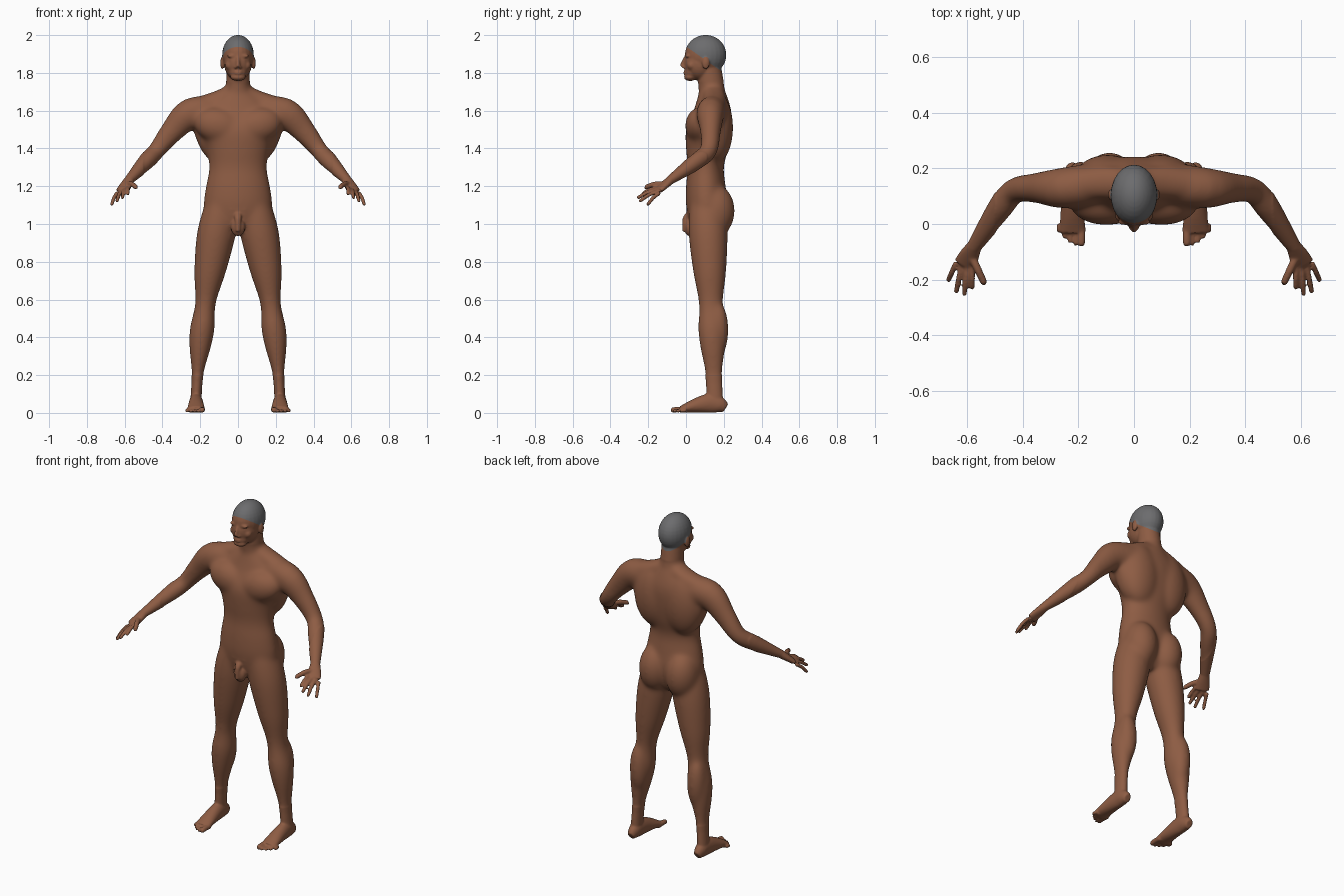
import bpy, bmesh, math
from mathutils import Vector, Matrix

cube = bpy.data.objects.get("Cube")
if cube:
    bpy.data.objects.remove(cube)


def material(name, colour):
    mat = bpy.data.materials.new(name)
    mat.use_nodes = True
    mat.diffuse_color = (*colour, 1)
    shader = mat.node_tree.nodes["Principled BSDF"]
    shader.inputs["Base Color"].default_value = (*colour, 1)
    shader.inputs["Roughness"].default_value = .7
    return mat


skin = material("brown skin", (.27, .108, .057))
hair = material("grey hair", (.15, .15, .155))
bm = bmesh.new()
MIDDLE, PAIR = (1,), (1, -1)
UP = Vector((0, 0, 1))


def smooth_rows(rows, steps=4):
    """Smooth curve through rows of position and one or two radii."""
    points = [Vector((*row, row[-1])[:5]) for row in rows]
    points = [points[0], *points, points[-1]]
    curve = []
    for before, start, end, after in zip(points, points[1:], points[2:], points[3:]):
        leave, arrive = (end - before) / 2, (after - start) / 2
        for step in range(steps):
            t = step / steps
            ease = t * t * (3 - 2 * t)
            curve.append(start.lerp(end, ease) + leave * t * (1 - t) ** 2
                         - arrive * t * t * (1 - t))
    return curve + [points[-1]]


def loft(rows, sides=PAIR, level=False, segments=32):
    """Skin elliptical rings along a path; level keeps the rings horizontal."""
    curve = smooth_rows(rows)
    for side in sides:
        rings = []
        for i, row in enumerate(curve):
            ahead, behind = curve[min(i + 1, len(curve) - 1)], curve[max(i - 1, 0)]
            along = Vector((ahead - behind)[:3]).normalized()
            across = Vector((1, 0, 0)) if level else along.cross(UP).normalized()
            over = Vector((0, 1, 0)) if level else across.cross(along)
            ring = []
            for k in range(segments):
                angle = math.tau * k / segments
                p = (Vector(row[:3]) + across * row[3] * math.cos(angle)
                     + over * row[4] * math.sin(angle))
                ring.append(bm.verts.new((p.x * side, p.y, p.z)))
            rings.append(ring)
        for lower, upper in zip(rings, rings[1:]):
            for k in range(segments):
                bm.faces.new((lower[k - 1], lower[k], upper[k], upper[k - 1]))
        bm.faces.new(rings[0])
        bm.faces.new(rings[-1])


def blob(position, size, sides=PAIR, turn=0):
    """Ellipsoid muscle or feature."""
    for side in sides:
        place = Matrix.Translation((position[0] * side, *position[1:]))
        lean = Matrix.Rotation(turn * side, 4, 'Y')
        bmesh.ops.create_uvsphere(bm, u_segments=24, v_segments=16, radius=1,
                                  matrix=place @ lean @ Matrix.Diagonal((*size, 1)))


def column(rows):
    """Upright form from height, half width, front and back."""
    loft([(0, (front + back) / 2, height, width, (back - front) / 2)
          for height, width, front, back in rows], MIDDLE, level=True)


def digit(start, end, radius, arch):
    """Finger or toe, arched in the middle and rounded at the tip."""
    start, end = Vector(start), Vector(end)
    tip = end - (end - start).normalized() * radius / 2
    loft([(*start, radius), (*(start.lerp(end, .5) + UP * arch), radius),
          (*tip, radius * .9), (*end, radius / 2)], segments=14)


# Torso and neck
column([(.95, .09, .05, .17), (1, .16, .02, .2), (1.1, .182, 0, .22), (1.2, .17, 0, .21),
        (1.3, .153, .008, .2), (1.4, .17, 0, .225), (1.5, .21, 0, .24), (1.6, .2, .04, .24),
        (1.7, .08, .07, .21)])
column([(1.6, .09, .08, .22), (1.72, .065, .065, .205), (1.84, .062, .06, .185)])

# Skull, jaw, muzzle and chin
blob((0, .104, 1.895), (.084, .11, .106), MIDDLE)
blob((0, .074, 1.85), (.074, .085, .09), MIDDLE)
blob((0, .035, 1.805), (.048, .043, .04), MIDDLE)
blob((0, .022, 1.777), (.04, .033, .02), MIDDLE)

# Nose and lips
loft([(0, .002, 1.89, .01), (0, -.012, 1.855, .01, .015), (0, -.018, 1.832, .014)],
     MIDDLE, level=True)
for height in (1.795, 1.806):
    blob((0, -.003, height), (.023, .011, .005), MIDDLE)

# Brows, eyes, cheeks, nostrils and ears
blob((.03, .008, 1.889), (.03, .013, .009))
blob((.03, .01, 1.867), (.013, .012, .007))
blob((.043, .03, 1.84), (.025, .024, .025))
blob((.011, -.01, 1.83), (.009, .011, .008))
blob((.083, .105, 1.852), (.011, .02, .033))

# Groin
loft([(0, .03, 1.07, .02), (0, 0, 1.03, .018), (0, -.008, .96, .012)], MIDDLE, level=True)
blob((0, .02, .985), (.038, .03, .05), MIDDLE)

# Chest, shoulder blades, flanks, seat and neck slopes
blob((.1, .075, 1.52), (.135, .08, .095), turn=-.25)
blob((.095, .16, 1.51), (.125, .09, .19))
blob((.185, .14, 1.48), (.045, .06, .14), turn=.3)
blob((.088, .155, 1.07), (.095, .104, .14))
loft([(0, .14, 1.73, .05, .03), (.1, .15, 1.665, .06, .045), (.22, .14, 1.61, .06)])

# Arms
wrist = Vector((.575, -.08, 1.235))
loft([(.1, .15, 1.6, .075), (.25, .13, 1.585, .075, .083), (.35, .13, 1.49, .055, .063),
      (.43, .12, 1.39, .047), (.48, .06, 1.335, .046), (*wrist, .027, .024)])

# Hands: palm, four fingers from a line of knuckles, and thumb
index_knuckle, small_knuckle = Vector((.582, -.155, 1.19)), Vector((.64, -.138, 1.165))
palm_end = index_knuckle.lerp(small_knuckle, .5)
loft([(*wrist, .027, .024), (*wrist.lerp(palm_end, .5), .036, .02), (*palm_end, .04, .016)])
for k in range(4):
    fingertip = (.583 + .029 * k, .016 * (k - 1.2) ** 2 - .257, 1.158 - .019 * k)
    digit(index_knuckle.lerp(small_knuckle, k / 3), fingertip, .0105, arch=.008)
digit(wrist.lerp(palm_end, .4), (.538, -.217, 1.195), .014, arch=.008)

# Legs: the stance spreads toward the floor, depth follows the width
leg_profile = [(1.2, .06), (1.1, .09), (.95, .104), (.75, .085), (.58, .055), (.45, .066),
               (.35, .058), (.2, .031), (.05, .03)]
loft([(.225 - .12 * height ** 1.5, .155 - .04 * height, height, width, .02 + .8 * width)
      for height, width in leg_profile], level=True)
blob((.165, .095, .6), (.034, .03, .06))
blob((.192, .168, .44), (.055, .058, .15))

# Feet rest on the floor, so each ring is centred at its own half height
foot_profile = [(.21, .02, .025), (.18, .032, .042), (.13, .036, .052),
                (.05, .042, .038), (-.03, .048, .017)]
loft([(.222, y, half, width, half) for y, width, half in foot_profile])
for k in range(5):
    radius = .0095 if k else .015
    x = .19 + .02 * k
    digit((x, 0, radius), (x, .003 * k * k - .08, radius), radius, arch=.003)

bmesh.ops.recalc_face_normals(bm, faces=bm.faces)
parts = bpy.data.meshes.new("body parts")
bm.to_mesh(parts)
bm.free()
body = bpy.data.objects.new("body", parts)
bpy.context.collection.objects.link(body)

# Fuse the parts into one surface
fuse = body.modifiers.new("fuse", 'REMESH')
fuse.mode = 'VOXEL'
fuse.voxel_size = .0055
relax = body.modifiers.new("relax", 'SMOOTH')
relax.factor, relax.iterations = .5, 5
depsgraph = bpy.context.evaluated_depsgraph_get()
surface = bpy.data.meshes.new_from_object(body.evaluated_get(depsgraph))
body.modifiers.clear()
body.data = surface
bpy.data.meshes.remove(parts)
surface.name = "body"
surface.materials.clear()
surface.materials.append(skin)
surface.materials.append(hair)
bm = bmesh.new()
bm.from_mesh(surface)


def is_soft(point):
    """Trunk and limbs, without the head, hands, feet and groin."""
    groin = abs(point.x) < .045 and point.y < .06 and .92 < point.z < 1.08
    return .2 < point.z < 1.75 and abs(point.x) < .5 and not groin


# Blend the muscles into each other
soft = [v for v in bm.verts if is_soft(v.co)]
for _ in range(45):
    bmesh.ops.smooth_vert(bm, verts=soft, factor=.5, use_axis_x=True, use_axis_y=True,
                          use_axis_z=True)

# Cut the hairline along a plane sloping from forehead to nape
hairline, slope = Vector((0, 0, 1.94)), Vector((0, .7, 1)).normalized()
head = {face for face in bm.faces if face.calc_center_median().z > 1.77}
geometry = head | {e for f in head for e in f.edges} | {v for f in head for v in f.verts}
bmesh.ops.bisect_plane(bm, geom=list(geometry), plane_co=hairline, plane_no=slope)
for face in bm.faces:
    centre = face.calc_center_median()
    face.smooth = True
    on_scalp = centre.z > 1.77 and (centre - hairline).dot(slope) > 0
    face.material_index = int(on_scalp and abs(centre.x) < .086)
bm.to_mesh(surface)
bm.free()
